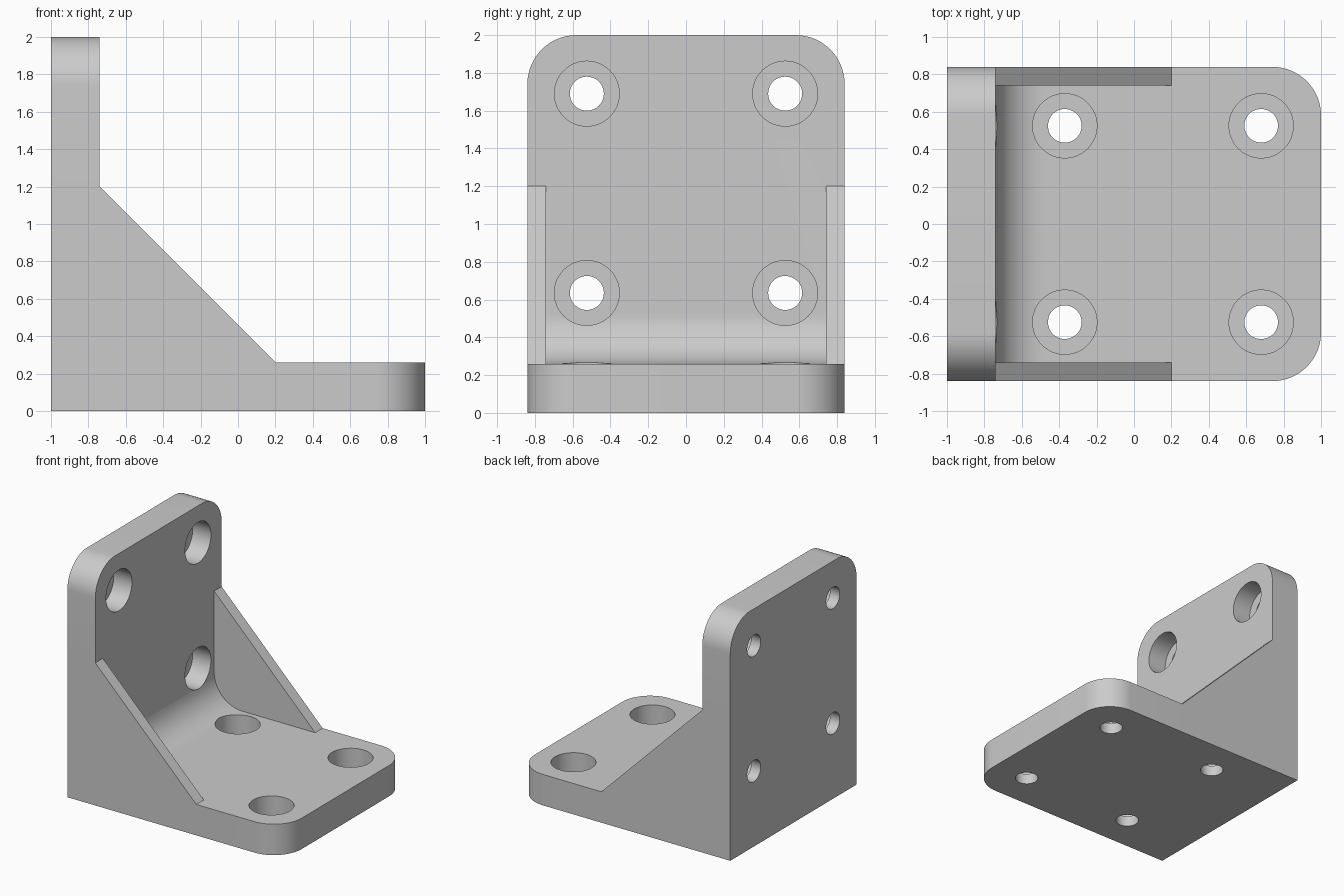
import bpy, bmesh
from math import radians, pi, sin, cos
from mathutils import Matrix, Vector

if "Cube" in bpy.data.objects:
    bpy.data.objects.remove(bpy.data.objects["Cube"])

HALF = 0.84      # half width
T = 0.26         # plate thickness, also corner and fillet radius
INNER = -1 + T   # inner face of the upright plate
RIB = 0.10       # rib thickness
BORE_DEPTH = 0.17

grey = bpy.data.materials.new("Light grey")
grey.use_nodes = True
colour = (0.6, 0.6, 0.6, 1)
grey.diffuse_color = colour
grey.node_tree.nodes["Principled BSDF"].inputs["Base Color"].default_value = colour


def finish(bm, name):
    bmesh.ops.recalc_face_normals(bm, faces=bm.faces)
    mesh = bpy.data.meshes.new(name)
    bm.to_mesh(mesh)
    bm.free()
    mesh.materials.append(grey)
    obj = bpy.data.objects.new(name, mesh)
    bpy.context.collection.objects.link(obj)
    return obj


def prism(profile, y0, y1):
    """Extrude an x-z profile from y0 to y1."""
    bm = bmesh.new()
    rings = [[bm.verts.new((x, y, z)) for x, z in profile] for y in (y0, y1)]
    for ring in rings:
        bm.faces.new(ring)
    for i in range(len(profile)):
        bm.faces.new((rings[0][i - 1], rings[0][i], rings[1][i], rings[1][i - 1]))
    bmesh.ops.recalc_face_normals(bm, faces=bm.faces)
    return bm


def combine(target, tool, operation):
    mod = target.modifiers.new(operation.title(), "BOOLEAN")
    mod.operation = operation
    mod.solver = "EXACT"
    mod.object = tool
    bpy.context.view_layer.objects.active = target
    bpy.ops.object.modifier_apply(modifier=mod.name)
    bpy.data.objects.remove(tool)


# L-shaped body with an inner fillet
STEPS = 16
fillet = [(INNER + T - T * cos(a), 2 * T - T * sin(a))
          for a in (i * pi / 2 / STEPS for i in range(STEPS + 1))]
bm = prism([(-1, 0), (-1, 2), (INNER, 2)] + fillet + [(1, T), (1, 0)], -HALF, HALF)

# Rounded free corners: only the edges running through the plate thickness
corners = [e for e in bm.edges
           if abs(e.verts[0].co.y - e.verts[1].co.y) < 0.01
           and (all(v.co.x > 0.99 for v in e.verts) or all(v.co.z > 1.99 for v in e.verts))]
bmesh.ops.bevel(bm, geom=corners, offset=T, segments=16, profile=0.5, affect="EDGES")
bracket = finish(bm, "angle_bracket")

# Sloping side ribs
rib = [(-1, 0), (-1, 1.2), (INNER, 1.2), (0.2, T), (0.2, 0)]
for side in (-1, 1):
    y0, y1 = sorted((side * HALF, side * (HALF - RIB)))
    combine(bracket, finish(prism(rib, y0, y1), "side_rib"), "UNION")


# Counterbored bolt holes
def bolt_hole(floor, turn):
    """floor is the centre of the counterbore floor; turn aims +z out of the plate."""
    bm = bmesh.new()
    rings = []
    for r, z in ((0.09, -0.2), (0.09, 0), (0.172, 0), (0.172, 0.35)):
        rings.append([bm.verts.new((r * cos(i * pi / 24), r * sin(i * pi / 24), z))
                      for i in range(48)])
    for low, high in zip(rings, rings[1:]):
        for i in range(48):
            j = (i + 1) % 48
            bm.faces.new((low[i], low[j], high[j], high[i]))
    bm.faces.new(rings[0])
    bm.faces.new(rings[-1])
    bmesh.ops.transform(bm, matrix=Matrix.Translation(Vector(floor)) @ turn, verts=bm.verts)
    combine(bracket, finish(bm, "hole_cutter"), "DIFFERENCE")


upward = Matrix.Identity(4)
sideways = Matrix.Rotation(radians(90), 4, "Y")
for y in (-0.525, 0.525):
    for x in (-0.37, 0.68):
        bolt_hole((x, y, T - BORE_DEPTH), upward)
    for z in (0.635, 1.69):
        bolt_hole((INNER - BORE_DEPTH, y, z), sideways)

# Smooth curves, sharp edges
for obj in bpy.context.selected_objects:
    obj.select_set(False)
bracket.select_set(True)
bpy.context.view_layer.objects.active = bracket
bpy.ops.object.shade_smooth_by_angle(angle=radians(30))
